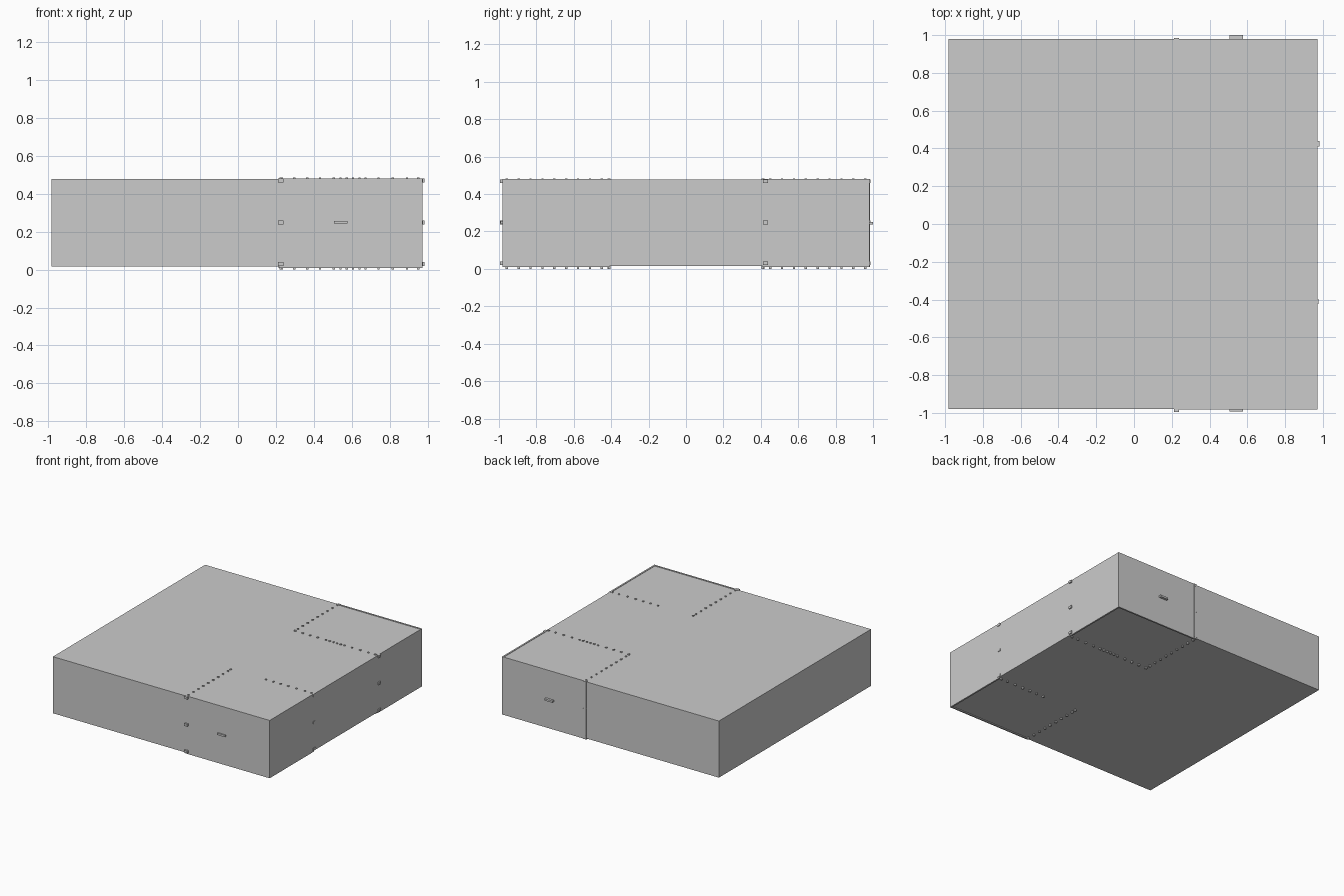
import bpy, bmesh

if "Cube" in bpy.data.objects:
    bpy.data.objects.remove(bpy.data.objects["Cube"])


def build(name, boxes):
    """One object made of axis-aligned boxes given as (x0, x1, y0, y1, z0, z1)."""
    bm = bmesh.new()
    for x0, x1, y0, y1, z0, z1 in boxes:
        verts = bmesh.ops.create_cube(bm, size=1)["verts"]
        for v in verts:
            v.co.x = x1 if v.co.x > 0 else x0
            v.co.y = y1 if v.co.y > 0 else y0
            v.co.z = z1 if v.co.z > 0 else z0
    mesh = bpy.data.meshes.new(name)
    bm.to_mesh(mesh)
    bm.free()
    obj = bpy.data.objects.new(name, mesh)
    bpy.context.collection.objects.link(obj)
    return obj


L, R = -0.982, 0.971          # case sides
F, B = -0.98, 0.979           # case front and back
Z0, Z1 = 0.016, 0.477         # case underside and top
MX, MY = 0.225, 0.41          # corner door limits
T = 0.012                     # door panel thickness

# Main case
build("case", [(L, R, F, B, Z0, Z1)])

# Corner doors: thin L-shaped walls slightly taller than the case
D0, D1 = 0.009, 0.48
build("front_corner_door", [
    (MX - 0.01, R + 0.001, F - 0.001, F + T, D0, D1),
    (R - T, R + 0.001, F + T, -MY, D0, D1)])
build("back_corner_door", [
    (MX - 0.01, R + 0.001, B - T, B + 0.001, D0, D1),
    (R - T, R + 0.001, MY, B - T, D0, D1)])

# Full-height hinge strip on the back
build("back_hinge_strip", [(MX - 0.012, MX + 0.012, B - 0.01, B + 0.006, D0, D1)])

# Hinge knuckles: three per door edge
h, dz = 0.014, 0.01
levels = (0.03, 0.248, 0.469)
build("front_hinges", [(MX - h, MX + h, -0.995, F + 0.01, z - dz, z + dz) for z in levels])
build("back_hinges", [(MX - h, MX + h, B - 0.01, B + 0.007, z - dz, z + dz) for z in levels])
build("right_back_hinges", [(R - 0.01, 0.982, 0.425 - h, 0.425 + h, z - dz, z + dz) for z in levels])
build("right_front_hinges", [(R - 0.01, 0.976, -0.41 - h, -0.41 + h, z - dz, z + dz) for z in levels])

# Door handles
build("front_handle", [(0.505, 0.577, -1.0 + 0.008, F + 0.01, 0.242, 0.257)])
build("back_handle", [(0.505, 0.577, B - 0.01, 1.0, 0.236, 0.251)])

# Rows of studs marking the door outlines on top and underside
outer = [0.95, 0.89, 0.815, 0.74, 0.672, 0.606, 0.54]
inner = [0.23, 0.297, 0.365, 0.432, 0.505, 0.573, 0.64]
depth = [0.45 + 0.0635 * i for i in range(9)]
points = [(x, -MY) for x in outer]
points += [(x, MY) for x in outer + inner]
points += [(MX, s * y) for y in [MY + 0.004] + depth for s in (-1, 1)]
r = 0.006
build("top_studs", [(x - r, x + r, y - r, y + r, Z1 - 0.01, 0.484) for x, y in points])
build("bottom_studs", [(x - r, x + r, y - r, y + r, 0.0, Z0 + 0.01) for x, y in points])
